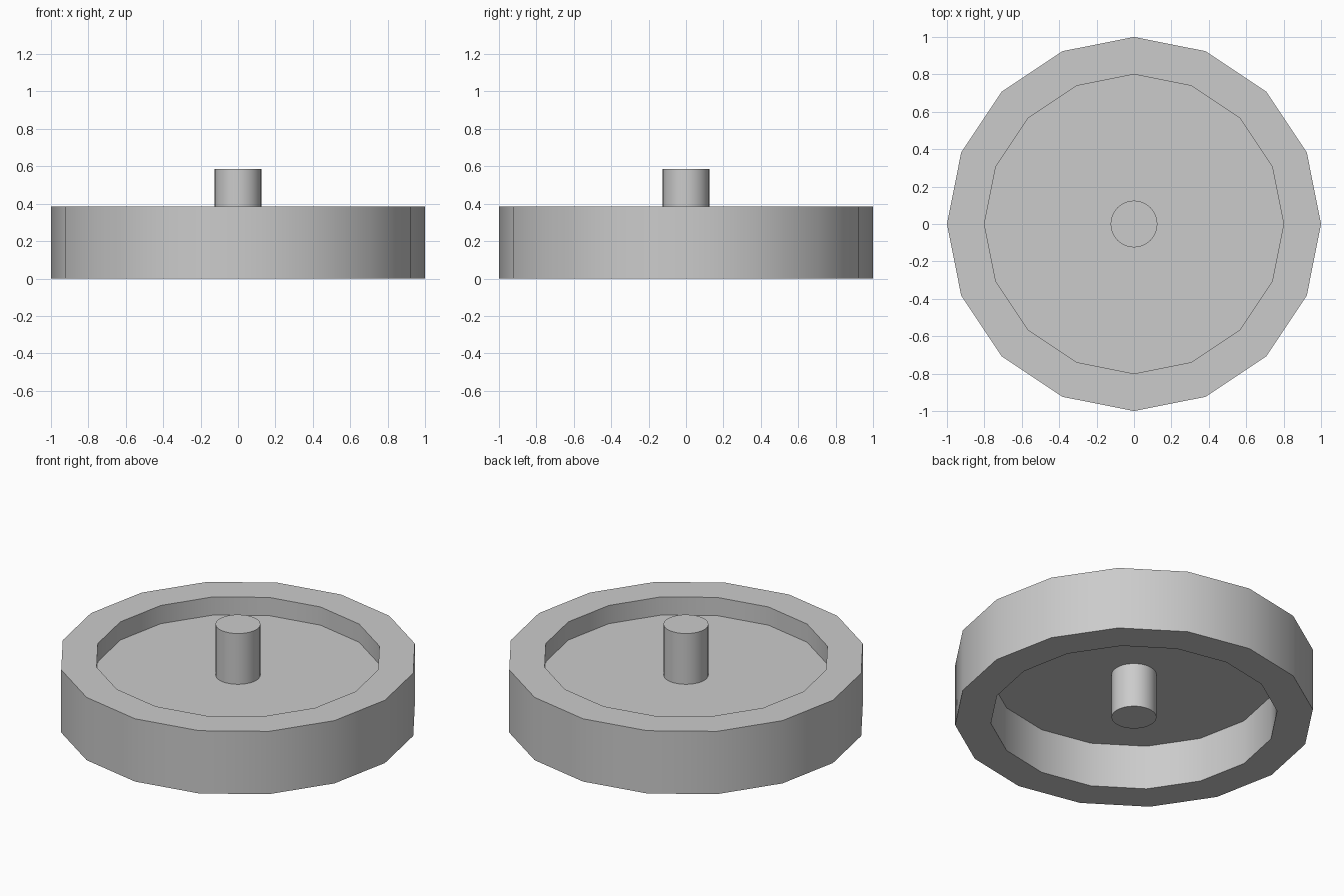
import bpy, bmesh, math

if "Cube" in bpy.data.objects:
    bpy.data.objects.remove(bpy.data.objects["Cube"])

SIDES = 16
OUTER, INNER = 1.0, 0.8
HEIGHT, WEB_Z = 0.386, 0.274


def ring(bm, radius, z, sides):
    return [bm.verts.new((radius * math.cos(2 * math.pi * i / sides),
                          radius * math.sin(2 * math.pi * i / sides), z))
            for i in range(sides)]


def bridge(bm, a, b):
    n = len(a)
    for i in range(n):
        j = (i + 1) % n
        bm.faces.new((a[i], a[j], b[j], b[i]))


def finish(name, bm):
    bm.normal_update()
    mesh = bpy.data.meshes.new(name)
    bm.to_mesh(mesh)
    bm.free()
    obj = bpy.data.objects.new(name, mesh)
    bpy.context.collection.objects.link(obj)
    bpy.ops.object.select_all(action='DESELECT')
    obj.select_set(True)
    bpy.context.view_layer.objects.active = obj
    bpy.ops.object.shade_smooth_by_angle(angle=math.radians(30))
    return obj


# Rim: square-section ring
bm = bmesh.new()
loops = [ring(bm, r, z, SIDES) for r, z in
         ((OUTER, 0), (OUTER, HEIGHT), (INNER, HEIGHT), (INNER, 0))]
for k in range(4):
    bridge(bm, loops[k], loops[(k + 1) % 4])
finish("rim", bm)

# Web: thin plate closing the rim
bm = bmesh.new()
bm.faces.new(ring(bm, INNER, WEB_Z, SIDES))
finish("web_plate", bm)

# Axle: post running through the plate
bm = bmesh.new()
low, high = ring(bm, 0.125, 0, 32), ring(bm, 0.125, 0.586, 32)
bridge(bm, low, high)
bm.faces.new(high)
bm.faces.new(low[::-1])
finish("axle", bm)
